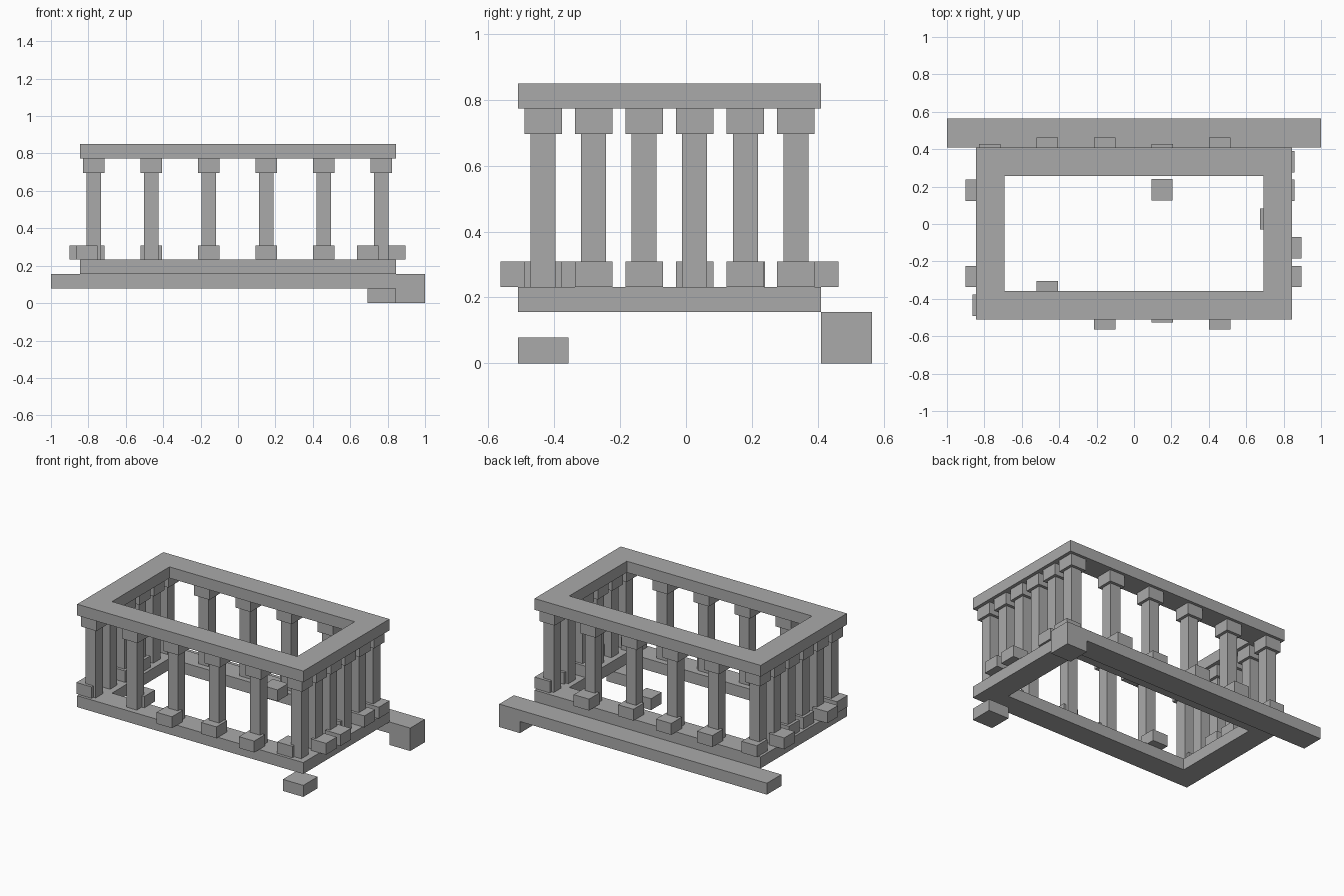
import bpy
import bmesh
from mathutils import Matrix, Vector

cube = bpy.data.objects.get("Cube")
if cube:
    bpy.data.objects.remove(cube, do_unlink=True)

stone = bpy.data.materials.new("grey_stone")
stone.use_nodes = True
GREY = (0.4, 0.4, 0.4, 1)
stone.diffuse_color = GREY
stone.node_tree.nodes["Principled BSDF"].inputs["Base Color"].default_value = GREY


def finish(name, bm):
    bmesh.ops.recalc_face_normals(bm, faces=bm.faces)
    mesh = bpy.data.meshes.new(name)
    bm.to_mesh(mesh)
    bm.free()
    mesh.materials.append(stone)
    obj = bpy.data.objects.new(name, mesh)
    bpy.context.collection.objects.link(obj)
    return obj


def box(name, lo, hi):
    lo, hi = Vector(lo), Vector(hi)
    bm = bmesh.new()
    bmesh.ops.create_cube(bm, size=1, matrix=Matrix.Translation((lo + hi) / 2)
                          @ Matrix.Diagonal((*(hi - lo), 1)))
    return finish(name, bm)


def block(name, x, y, z0, z1, width):
    h = width / 2
    return box(name, (x - h, y - h, z0), (x + h, y + h, z1))


# Rectangular frames, hollow in the middle
X, FRONT, BACK, RIM = 0.845, -0.51, 0.41, 0.153


def frame(name, z0, z1):
    bm = bmesh.new()

    def loop(inset, z):
        x, a, b = X - inset, FRONT + inset, BACK - inset
        return [bm.verts.new((px, py, z)) for px, py in ((-x, a), (x, a), (x, b), (-x, b))]

    loops = [loop(0, z0), loop(0, z1), loop(RIM, z1), loop(RIM, z0)]
    for k in range(4):
        a, b = loops[k], loops[(k + 1) % 4]
        for i in range(4):
            j = (i + 1) % 4
            bm.faces.new((a[i], a[j], b[j], b[i]))
    return finish(name, bm)


frame("bottom_frame", 0.155, 0.232)
frame("top_frame", 0.774, 0.85)

# Stepped footing behind, and the loose block under the front corner
box("back_beam", (-1, BACK, 0.078), (1, 0.565, 0.155))
box("back_beam_foot", (X, BACK, 0), (1, 0.565, 0.078))
box("front_corner_block", (X - RIM, FRONT, 0), (X, FRONT + RIM, 0.078))

# Offsets of the foot blocks, keyed by (column, row) on the six by six grid
S, L = 0.036, 0.072
shift = {
    (0, 0): (-S, 0), (1, 0): (0, L), (2, 0): (0, -L), (3, 0): (0, -S), (4, 0): (0, -L), (5, 0): (-L, 0),
    (0, 5): (0, S), (1, 5): (0, L), (2, 5): (0, L), (3, 5): (0, S), (4, 5): (0, L), (5, 5): (S, 0),
    (0, 1): (-L, 0), (0, 4): (-L, 0),
    (5, 1): (L, 0), (5, 2): (L, 0), (5, 3): (-S, 0), (5, 4): (S, 0),
}

# Columns around the perimeter, each with a foot block and a capital
for i in range(6):
    for j in range(6):
        x, y = -0.771 + 0.3073 * i, -0.434 + 0.1535 * j
        if i in (0, 5) or j in (0, 5):
            dx, dy = shift.get((i, j), (0, 0))
            tag = f"_{i}_{j}"
            block("column" + tag, x, y, 0.232, 0.774, 0.076)
            block("capital" + tag, x, y, 0.696, 0.774, 0.114)
            block("foot" + tag, x + dx, y + dy, 0.232, 0.309, 0.114)

# Single spare foot block inside the frame
block("inner_foot_block", 0.15, 0.183, 0.232, 0.309, 0.114)
